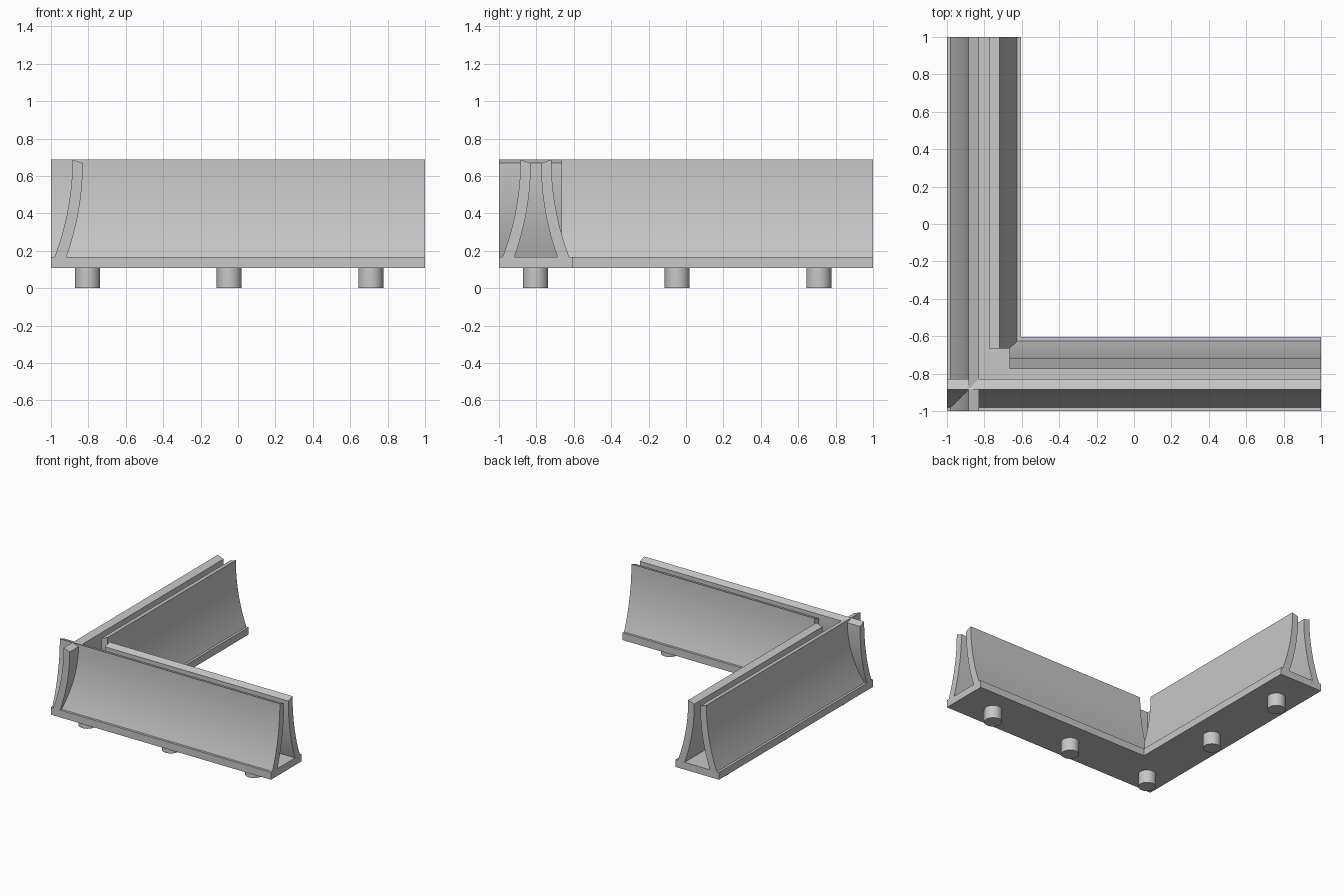
import bpy, bmesh, math

cube = bpy.data.objects.get("Cube")
if cube:
    bpy.data.objects.remove(cube, do_unlink=True)

grey = bpy.data.materials.new("light grey")
grey.use_nodes = True
colour = (0.57, 0.57, 0.57, 1)
grey.diffuse_color = colour
grey.node_tree.nodes["Principled BSDF"].inputs["Base Color"].default_value = colour

CENTRE = -0.8025          # centre line of both arms
FLOOR, TOP = 0.167, 0.687
OUT, INN = -1.0, -0.605   # outer and inner edges of the base


def finish(bm, name):
    bmesh.ops.recalc_face_normals(bm, faces=bm.faces)
    mesh = bpy.data.meshes.new(name)
    bm.to_mesh(mesh)
    bm.free()
    mesh.materials.append(grey)
    obj = bpy.data.objects.new(name, mesh)
    bpy.context.collection.objects.link(obj)
    bpy.ops.object.select_all(action='DESELECT')
    obj.select_set(True)
    bpy.context.view_layer.objects.active = obj
    bpy.ops.object.shade_smooth_by_angle(angle=math.radians(30))
    return obj


def extrude(name, points, offset):
    bm = bmesh.new()
    face = bm.faces.new([bm.verts.new(p) for p in points])
    geom = bmesh.ops.extrude_face_region(bm, geom=[face], use_keep_orig=True)["geom"]
    bmesh.ops.translate(bm, vec=offset,
                        verts=[g for g in geom if isinstance(g, bmesh.types.BMVert)])
    return finish(bm, name)


def arc(top, foot, height, steps=16):
    """Circular flare, upright at the top and spreading to the foot."""
    drop, run = height - FLOOR, foot - top
    radius = (drop ** 2 + run ** 2) / (2 * run)
    end = math.asin(drop / radius)
    return [(top + radius * (1 - math.cos(end * i / steps)),
             height - radius * math.sin(end * i / steps)) for i in range(steps + 1)]


# Flared wall section as distances from the arm's centre line
section = arc(0.0825, 0.178, TOP) + arc(0.0275, 0.115, 0.668)[::-1]


def wall(name, side, start, along_x):
    pts = [(CENTRE + side * u, z) for u, z in section]
    if along_x:
        extrude(name, [(start, u, z) for u, z in pts], (1 - start, 0, 0))
    else:
        extrude(name, [(u, start, z) for u, z in pts], (0, 1 - start, 0))


# L-shaped base slab
outline = [(OUT, OUT), (1, OUT), (1, INN), (INN, INN), (INN, 1), (OUT, 1)]
extrude("base", [(x, y, 0.107) for x, y in outline], (0, 0, FLOOR - 0.107))

# Outer walls cross at the corner, inner walls stop short of it
for along_x, arm in ((True, "front"), (False, "right")):
    wall(arm + "_outer_wall", -1, OUT, along_x)
    wall(arm + "_inner_wall", 1, -0.665, along_x)

# Round pegs under the base
for i, (x, y) in enumerate([(-0.805, -0.805), (-0.047, -0.805), (0.71, -0.805),
                            (-0.805, -0.047), (-0.805, 0.71)]):
    bm = bmesh.new()
    bmesh.ops.create_cone(bm, cap_ends=True, segments=32, radius1=0.067,
                          radius2=0.067, depth=0.11)
    bmesh.ops.translate(bm, verts=bm.verts, vec=(x, y, 0.055))
    finish(bm, f"peg_{i + 1}")
